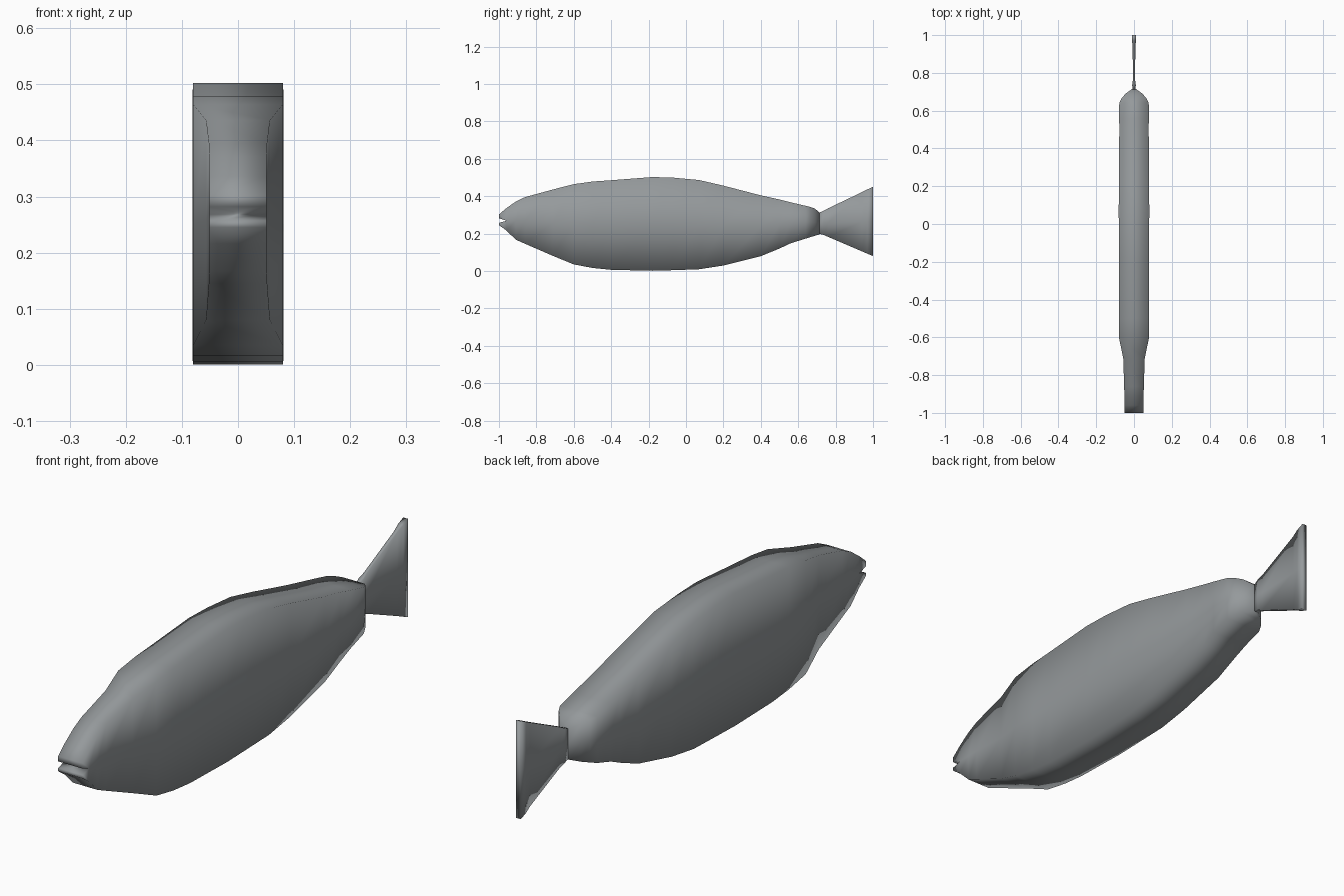
import bpy, bmesh

if "Cube" in bpy.data.objects:
    bpy.data.objects.remove(bpy.data.objects["Cube"])

grey = bpy.data.materials.new("fish grey")
grey.diffuse_color = (0.30, 0.32, 0.33, 1)
grey.use_nodes = True
grey.node_tree.nodes["Principled BSDF"].inputs["Base Color"].default_value = grey.diffuse_color

# Body sections from mouth corner to tail root: y, half width, bottom, top
BODY = [
    (-0.96, 0.051, 0.216, 0.336), (-0.91, 0.051, 0.167, 0.371),
    (-0.86, 0.052, 0.145, 0.395), (-0.71, 0.057, 0.080, 0.436),
    (-0.60, 0.080, 0.035, 0.464), (-0.50, 0.080, 0.016, 0.478),
    (-0.40, 0.080, 0.006, 0.485), (-0.18, 0.080, 0.001, 0.502),
    (-0.07, 0.080, 0.004, 0.499), (0.07, 0.081, 0.009, 0.486),
    (0.20, 0.080, 0.029, 0.456), (0.40, 0.080, 0.079, 0.404),
    (0.50, 0.077, 0.120, 0.382), (0.56, 0.079, 0.148, 0.367),
    (0.64, 0.078, 0.173, 0.348), (0.665, 0.066, 0.181, 0.342),
    (0.69, 0.045, 0.188, 0.333), (0.715, 0.010, 0.196, 0.310),
]
# Tail fin sections
TAIL = [
    (0.705, 0.006, 0.200, 0.308), (0.735, 0.010, 0.193, 0.322),
    (0.76, 0.006, 0.182, 0.335), (0.94, 0.007, 0.105, 0.421),
    (0.97, 0.011, 0.092, 0.436), (1.0, 0.010, 0.080, 0.450),
]
MOUTH_Z = 0.268


def loft(bm, sections):
    """Slab-sided rings with a centre row, bridged along y."""
    rings = []
    for i, (y, w, zb, zt) in enumerate(sections):
        zm = MOUTH_Z if y < -0.95 else (zb + zt) / 2
        pts = [(w, zb), (w, zm), (w, zt), (-w, zt), (-w, zm), (-w, zb)]
        rings.append([bm.verts.new((x, y, z)) for x, z in pts])
    for a, b in zip(rings, rings[1:]):
        for k in range(6):
            n = (k + 1) % 6
            bm.faces.new((a[k], a[n], b[n], b[k]))
    return rings


def jaw(bm, root, w, z0, z1):
    """Closed wedge from a root quad to the lip; root order: right low, right high, left high, left low."""
    lip = [bm.verts.new(p) for p in ((w, -1, z0), (w, -1, z1), (-w, -1, z1), (-w, -1, z0))]
    for k in range(4):
        n = (k + 1) % 4
        bm.faces.new((root[k], root[n], lip[n], lip[k]))
    bm.faces.new(lip)


def finish(name, bm):
    bmesh.ops.recalc_face_normals(bm, faces=bm.faces)
    for f in bm.faces:
        f.smooth = True
    me = bpy.data.meshes.new(name)
    bm.to_mesh(me)
    bm.free()
    me.materials.append(grey)
    ob = bpy.data.objects.new(name, me)
    bpy.context.collection.objects.link(ob)
    return ob


# Body with open mouth
bm = bmesh.new()
rings = loft(bm, BODY)
r = rings[0]
jaw(bm, [r[1], r[2], r[3], r[4]], 0.051, 0.282, 0.302)
jaw(bm, [r[0], r[1], r[4], r[5]], 0.051, 0.245, 0.257)
bm.faces.new(rings[-1])
finish("fish_body", bm)

# Tail fin
bm = bmesh.new()
rings = loft(bm, TAIL)
bm.faces.new(rings[0])
bm.faces.new(rings[-1])
finish("tail_fin", bm)
